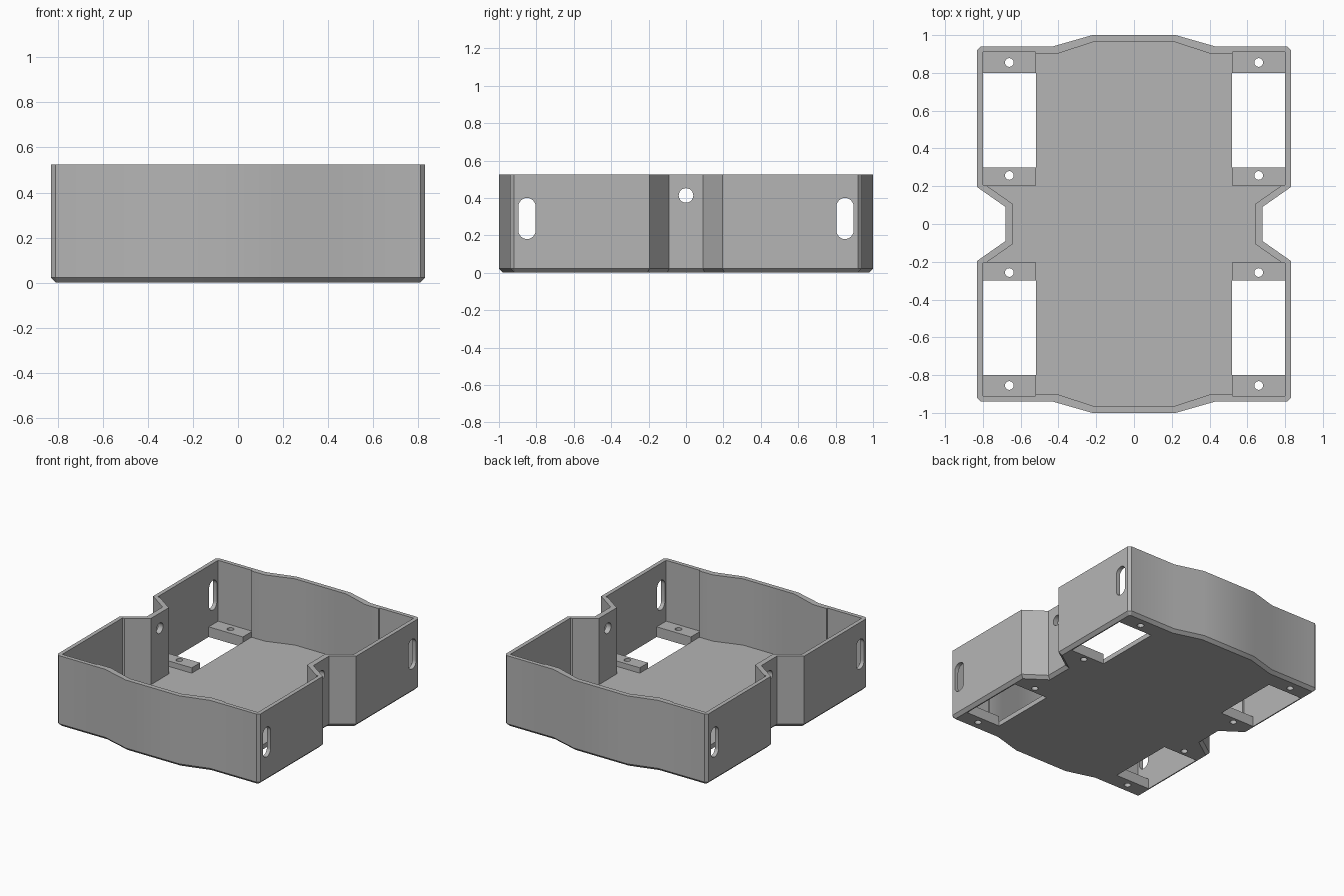
import bpy, bmesh, math

if "Cube" in bpy.data.objects:
    bpy.data.objects.remove(bpy.data.objects["Cube"])

HEIGHT, FLOOR, TAB_TOP = 0.525, 0.035, 0.075

grey = bpy.data.materials.new("plain grey")
grey.use_nodes = True
colour = (0.46, 0.46, 0.46, 1)
grey.diffuse_color = colour
grey.node_tree.nodes["Principled BSDF"].inputs["Base Color"].default_value = colour


def prism(name, points, low, high, axis="Z", chamfer=0):
    """Extrude a flat outline along z, or along x with points given as (y, z)."""
    place = (lambda p, h: (p[0], p[1], h)) if axis == "Z" else (lambda p, h: (h, p[0], p[1]))
    bm = bmesh.new()
    base = bm.faces.new([bm.verts.new(place(p, low)) for p in points])
    top = bmesh.ops.extrude_face_region(bm, geom=[base], use_keep_orig=True)
    for v in [g for g in top["geom"] if isinstance(g, bmesh.types.BMVert)]:
        if axis == "Z":
            v.co.z = high
        else:
            v.co.x = high
    bmesh.ops.recalc_face_normals(bm, faces=bm.faces)
    if chamfer:
        rim = [e for e in bm.edges if all(abs(v.co.z - low) < 1e-5 for v in e.verts)]
        bmesh.ops.bevel(bm, geom=rim, offset=chamfer, segments=1, affect="EDGES")
    mesh = bpy.data.meshes.new(name)
    bm.to_mesh(mesh)
    bm.free()
    mesh.materials.append(grey)
    ob = bpy.data.objects.new(name, mesh)
    bpy.context.collection.objects.link(ob)
    return ob


def mirrored(quarter):
    """Complete a quarter outline, listed anticlockwise, across both axes."""
    half = quarter + [(-x, y) for x, y in reversed(quarter)]
    return half + [(-x, -y) for x, y in half]


def rect(x0, x1, y0, y1):
    return [(x0, y0), (x1, y0), (x1, y1), (x0, y1)]


def oval(cx, cy, r, stretch=0, n=24):
    """Circle, or upright slot when its halves are pulled apart."""
    pts = []
    for end, start in ((1, 0), (-1, math.pi)):
        for i in range(n // 2 + 1):
            if not stretch and i == n // 2:
                continue
            a = start + math.pi * i / (n // 2)
            pts.append((cx + r * math.cos(a), cy + r * math.sin(a) + end * stretch))
    return pts


def combine(body, other, operation="DIFFERENCE"):
    mod = body.modifiers.new("combine", "BOOLEAN")
    mod.operation, mod.solver, mod.object = operation, "EXACT", other
    bpy.context.view_layer.objects.active = body
    bpy.ops.object.modifier_apply(modifier=mod.name)
    bpy.data.objects.remove(other)


# Outer shell with waisted sides and bowed ends
outer = mirrored([(0.68, 0.09), (0.83, 0.195), (0.83, 0.92), (0.81, 0.94),
                  (0.43, 0.94), (0.22, 1.0)])
tray = prism("tray_body", outer, 0, HEIGHT, chamfer=0.022)

# Hollow interior
inner = mirrored([(0.64, 0.105), (0.796, 0.214), (0.796, 0.9), (0.41, 0.9), (0.21, 0.965)])
combine(tray, prism("interior_cutter", inner, FLOOR, 1))

# Corner bays: mounting tabs, shallow wall recesses and floor openings
for sx in (-1, 1):
    for sy in (-1, 1):
        def bay(x0, x1, y0, y1):
            xs, ys = sorted((sx * x0, sx * x1)), sorted((sy * y0, sy * y1))
            return rect(*xs, *ys)
        for y0, y1 in ((0.203, 0.3), (0.8, 0.92)):
            combine(tray, prism("tab", bay(0.52, 0.81, y0, y1), 0.01, TAB_TOP), "UNION")
        combine(tray, prism("recess_cutter", bay(0.521, 0.8, 0.206, 0.91), TAB_TOP, 1))
        combine(tray, prism("opening_cutter", bay(0.52, 0.8, 0.3, 0.8), -1, 0.3))
        for y in (0.257, 0.855):
            combine(tray, prism("screw_cutter", oval(sx * 0.66, sy * y, 0.023), -1, 0.3))

# Upright slots near the corners and a round hole in each waist
for sy in (-1, 1):
    combine(tray, prism("slot_cutter", oval(sy * 0.85, 0.29, 0.046, 0.064), -2, 2, "X"))
combine(tray, prism("hole_cutter", oval(0, 0.413, 0.039), -2, 2, "X"))

# Smooth the gentle bends, keep the corners crisp
bpy.ops.object.select_all(action="DESELECT")
tray.select_set(True)
bpy.context.view_layer.objects.active = tray
bpy.ops.object.shade_smooth_by_angle(angle=math.radians(30))
